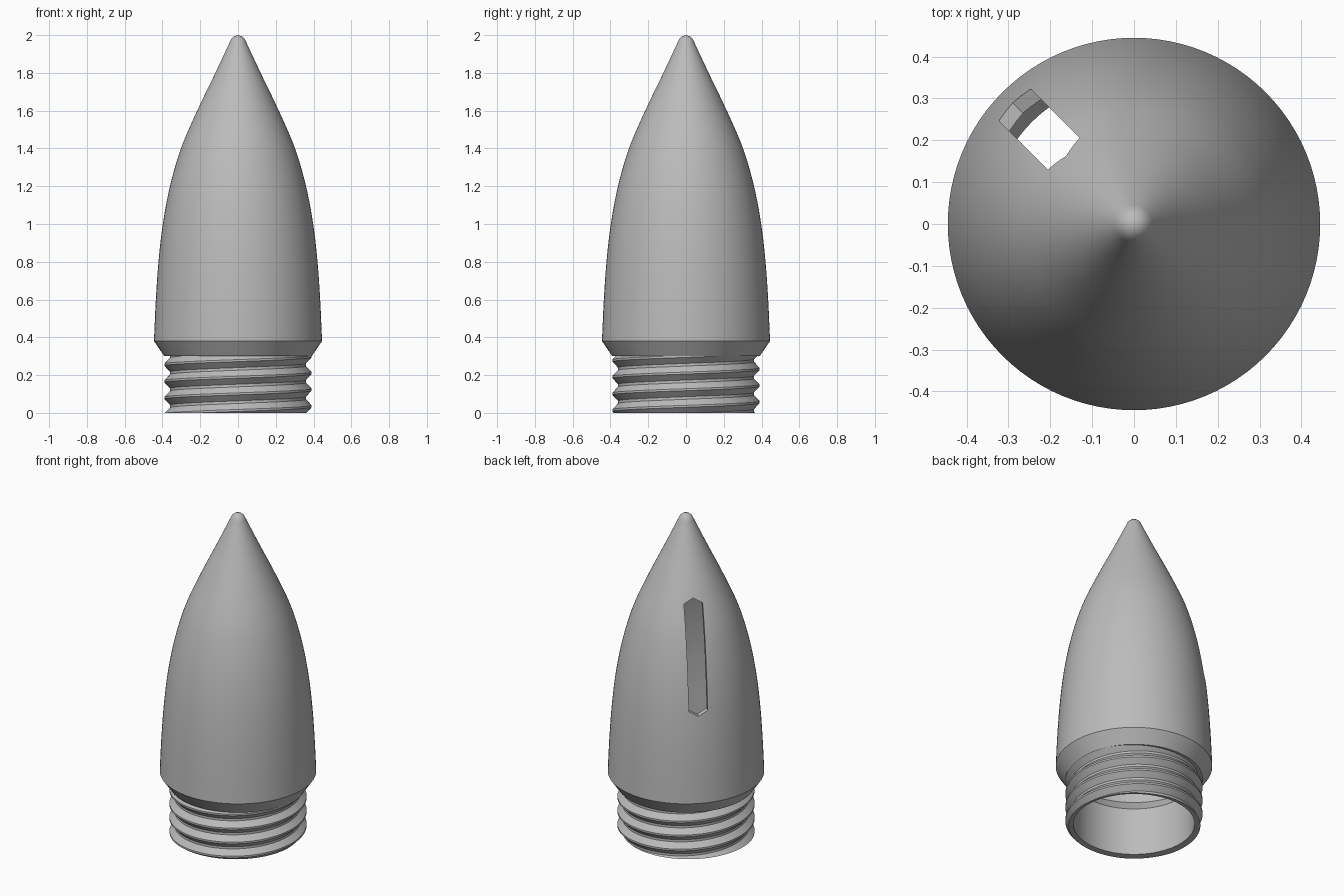
import bpy, bmesh, math
from mathutils import Vector, Matrix

cube = bpy.data.objects.get("Cube")
if cube:
    bpy.data.objects.remove(cube, do_unlink=True)

SEG = 96
PITCH = 0.088
BORE = 0.345
WALL = 0.035

grey = bpy.data.materials.new("plain grey")
grey.use_nodes = True
colour = (0.5, 0.5, 0.5, 1)
grey.diffuse_color = colour
grey.node_tree.nodes["Principled BSDF"].inputs["Base Color"].default_value = colour


def make_object(name, bm):
    bmesh.ops.recalc_face_normals(bm, faces=bm.faces)
    mesh = bpy.data.meshes.new(name)
    bm.to_mesh(mesh)
    bm.free()
    obj = bpy.data.objects.new(name, mesh)
    bpy.context.collection.objects.link(obj)
    mesh.materials.append(grey)
    return obj


def activate(obj):
    bpy.ops.object.select_all(action="DESELECT")
    obj.select_set(True)
    bpy.context.view_layer.objects.active = obj


def smooth_curve(points, steps):
    """Catmull-Rom curve through the points."""
    p = [Vector(q) for q in points]
    p = [2 * p[0] - p[1]] + p + [2 * p[-1] - p[-2]]
    out = []
    for a, b, c, d in zip(p, p[1:], p[2:], p[3:]):
        for i in range(steps):
            t = i / steps
            out.append(0.5 * (2 * b + (c - a) * t + (2 * a - 5 * b + 4 * c - d) * t ** 2
                              + (3 * b - a - 3 * c + d) * t ** 3))
    return out + [p[-2]]


# Hollow nose shell: outer ogive, collar, sleeve and inner cavity, lathed
ogive = smooth_curve([(0.445, 0.38), (0.435, 0.6), (0.421, 0.8), (0.398, 1.0),
                      (0.36, 1.2), (0.302, 1.4), (0.216, 1.6), (0.12, 1.8),
                      (0.045, 1.96)], 5)
tip = [Vector(q) for q in ((0.036, 1.98), (0.02, 1.994), (0, 2))]
cavity = [Vector((v.x - WALL, v.y)) for v in ogive if v.x > WALL + 0.03]
cavity_top = Vector((0, cavity[-1].y + 0.03))
sleeve = [Vector(q) for q in ((BORE, 0.3), (BORE, 0.002), (0.356, 0.002),
                              (0.356, 0.3), (0.39, 0.3))]
profile = [cavity_top] + cavity[::-1] + sleeve + ogive + tip

bm = bmesh.new()
verts = [bm.verts.new((v.x, 0, v.y)) for v in profile]
edges = [bm.edges.new(pair) for pair in zip(verts, verts[1:])]
bmesh.ops.spin(bm, geom=verts + edges, cent=(0, 0, 0), axis=(0, 0, 1),
               angle=math.tau, steps=SEG, use_duplicate=False)
bmesh.ops.remove_doubles(bm, verts=bm.verts, dist=0.0002)
shell = make_object("nose_shell", bm)

# Upright slot with pointed ends, cut through one wall at the back
HALF, LOW, HIGH, POINT = 0.054, 0.91, 1.57, 0.03
outline = [(0, LOW), (HALF, LOW + POINT), (HALF, HIGH - POINT),
           (0, HIGH), (-HALF, HIGH - POINT), (-HALF, LOW + POINT)]
bm = bmesh.new()
face = bm.faces.new([bm.verts.new((0.1, y, z)) for y, z in outline])
grown = bmesh.ops.extrude_face_region(bm, geom=[face])["geom"]
bmesh.ops.translate(bm, vec=(0.5, 0, 0),
                    verts=[g for g in grown if isinstance(g, bmesh.types.BMVert)])
bm.transform(Matrix.Rotation(math.radians(135), 4, "Z"))
cutter = make_object("slot_cutter", bm)
cutter.hide_render = True

cut = shell.modifiers.new("slot", "BOOLEAN")
cut.operation = "DIFFERENCE"
cut.solver = "EXACT"
cut.object = cutter
activate(shell)
bpy.ops.object.modifier_apply(modifier=cut.name)
bpy.data.objects.remove(cutter, do_unlink=True)

# Right-handed screw thread: a helical strip trimmed flat at both ends
ROOT, CREST, START = 0.36, 0.39, 0.035
tooth = [(ROOT, -0.42), (CREST, -0.06), (CREST, 0.06), (ROOT, 0.42)]
section = [(r, (turn + f) * PITCH + START) for turn in range(-2, 5) for r, f in tooth]
bm = bmesh.new()
rows = []
for i in range(SEG + 1):
    a = math.tau * i / SEG
    rows.append([bm.verts.new((r * math.cos(a), r * math.sin(a), z + PITCH * i / SEG))
                 for r, z in section])
for r0, r1 in zip(rows, rows[1:]):
    for j in range(len(section) - 1):
        bm.faces.new((r0[j], r1[j], r1[j + 1], r0[j + 1]))
bmesh.ops.remove_doubles(bm, verts=bm.verts, dist=0.0002)
for z, direction in ((0, -1), (0.302, 1)):
    bmesh.ops.bisect_plane(bm, geom=bm.verts[:] + bm.edges[:] + bm.faces[:],
                           plane_co=(0, 0, z), plane_no=(0, 0, direction),
                           clear_outer=True)
# Flat end face from the thread in to the bore
rim = [e for e in bm.edges if e.is_boundary and all(abs(v.co.z) < 1e-4 for v in e.verts)]
grown = bmesh.ops.extrude_edge_only(bm, edges=rim)["geom"]
for v in grown:
    if isinstance(v, bmesh.types.BMVert):
        v.co *= (BORE + 0.0005) / v.co.xy.length
thread = make_object("screw_thread", bm)

for obj in (shell, thread):
    activate(obj)
    bpy.ops.object.shade_smooth_by_angle(angle=math.radians(25))
